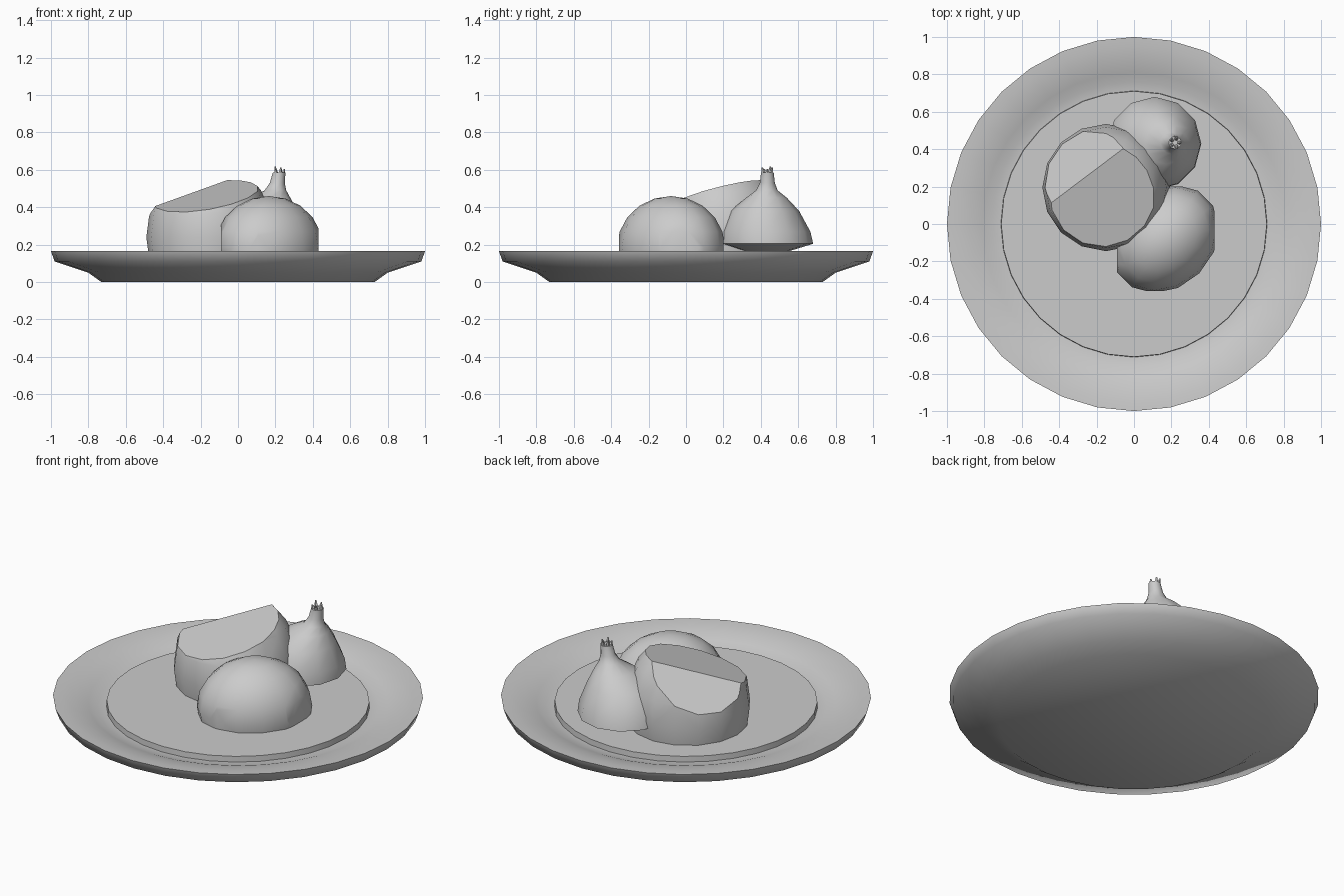
import bpy, bmesh, math
from mathutils import Matrix

if "Cube" in bpy.data.objects:
    bpy.data.objects.remove(bpy.data.objects["Cube"])


def finish(bm, name, angle=40):
    bmesh.ops.recalc_face_normals(bm, faces=bm.faces)
    me = bpy.data.meshes.new(name)
    bm.to_mesh(me)
    bm.free()
    ob = bpy.data.objects.new(name, me)
    bpy.context.collection.objects.link(ob)
    bpy.ops.object.select_all(action='DESELECT')
    ob.select_set(True)
    bpy.context.view_layer.objects.active = ob
    bpy.ops.object.shade_smooth_by_angle(angle=math.radians(angle))
    return ob


def rings(name, sections, segs, angle=40):
    """Stack of circles (x, y, z, r) joined into a closed skin."""
    bm = bmesh.new()
    loops = []
    for x, y, z, r in sections:
        loops.append([bm.verts.new((x + r * math.cos(2 * math.pi * i / segs),
                                    y + r * math.sin(2 * math.pi * i / segs), z))
                      for i in range(segs)])
    for a, b in zip(loops, loops[1:]):
        for i in range(segs):
            j = (i + 1) % segs
            bm.faces.new((a[i], a[j], b[j], b[i]))
    bm.faces.new(loops[0])
    bm.faces.new(loops[-1])
    return finish(bm, name, angle)


def fruit(name, centre, radii, turn, cuts, segs=14, rows=10, angle=40):
    """Ellipsoid turned about z, trimmed by planes (point, outward normal)."""
    bm = bmesh.new()
    bmesh.ops.create_uvsphere(bm, u_segments=segs, v_segments=rows, radius=1)
    bm.transform(Matrix.Translation(centre) @ Matrix.Rotation(math.radians(turn), 4, 'Z')
                 @ Matrix.Diagonal((*radii, 1)))
    for co, no in cuts:
        geom = bm.verts[:] + bm.edges[:] + bm.faces[:]
        bmesh.ops.bisect_plane(bm, geom=geom, plane_co=co, plane_no=no, clear_outer=True)
        bmesh.ops.holes_fill(bm, edges=[e for e in bm.edges if e.is_boundary])
    return finish(bm, name, angle)


# Plate: flat foot, flared underside, dished rim, slightly raised flat floor
plate = [(0.73, 0.0), (0.80, 0.05), (0.98, 0.11), (1.0, 0.165),
         (0.95, 0.162), (0.88, 0.15), (0.81, 0.13), (0.76, 0.11), (0.712, 0.105), (0.71, 0.138)]
rings("plate", [(0, 0, z, r) for r, z in plate], 32, 60)

FLOOR = ((0, 0, 0.13), (0, 0, -1))

# Large round fruit, its top sliced by two slanted planes
corner = (-0.46, 0.10, 0.40)
fruit("large_fruit", (-0.15, 0.195, 0.24), (0.34, 0.34, 0.42), 0,
      [FLOOR, (corner, (-0.157, -0.27, 1)), (corner, (-0.5, 0.3, 0.76))], 16, 10, 30)

# Front fruit: dome stretched along the diagonal and flattened at the sides
fruit("front_fruit", (0.165, -0.08, 0.185), (0.315, 0.26, 0.275), 45,
      [FLOOR, ((-0.09, 0, 0), (-1, 0, 0)), ((0.43, 0, 0), (1, 0, 0)),
       ((0, -0.358, 0), (0, -1, 0)), ((0, 0.2, 0), (0, 1, 0))], 14, 10, 60)

# Rear bulb: body tapering to an off-centre stem
rings("rear_bulb", [(0.11, 0.43, 0.165, 0.12), (0.11, 0.43, 0.205, 0.25),
                    (0.115, 0.425, 0.27, 0.24), (0.13, 0.42, 0.38, 0.185),
                    (0.17, 0.43, 0.45, 0.11), (0.20, 0.432, 0.49, 0.058),
                    (0.21, 0.435, 0.53, 0.04), (0.22, 0.435, 0.585, 0.034)], 12, 60)

# Ragged tips on the stem
for i in range(5):
    a = i * 2 * math.pi / 5
    x, y = 0.22 + 0.02 * math.cos(a), 0.435 + 0.02 * math.sin(a)
    rings(f"stem_tip_{i + 1}", [(x, y, 0.58, 0.012),
                                (x + 0.008 * math.cos(a), y + 0.008 * math.sin(a),
                                 0.605 + 0.007 * (i % 3), 0.004)], 5)
